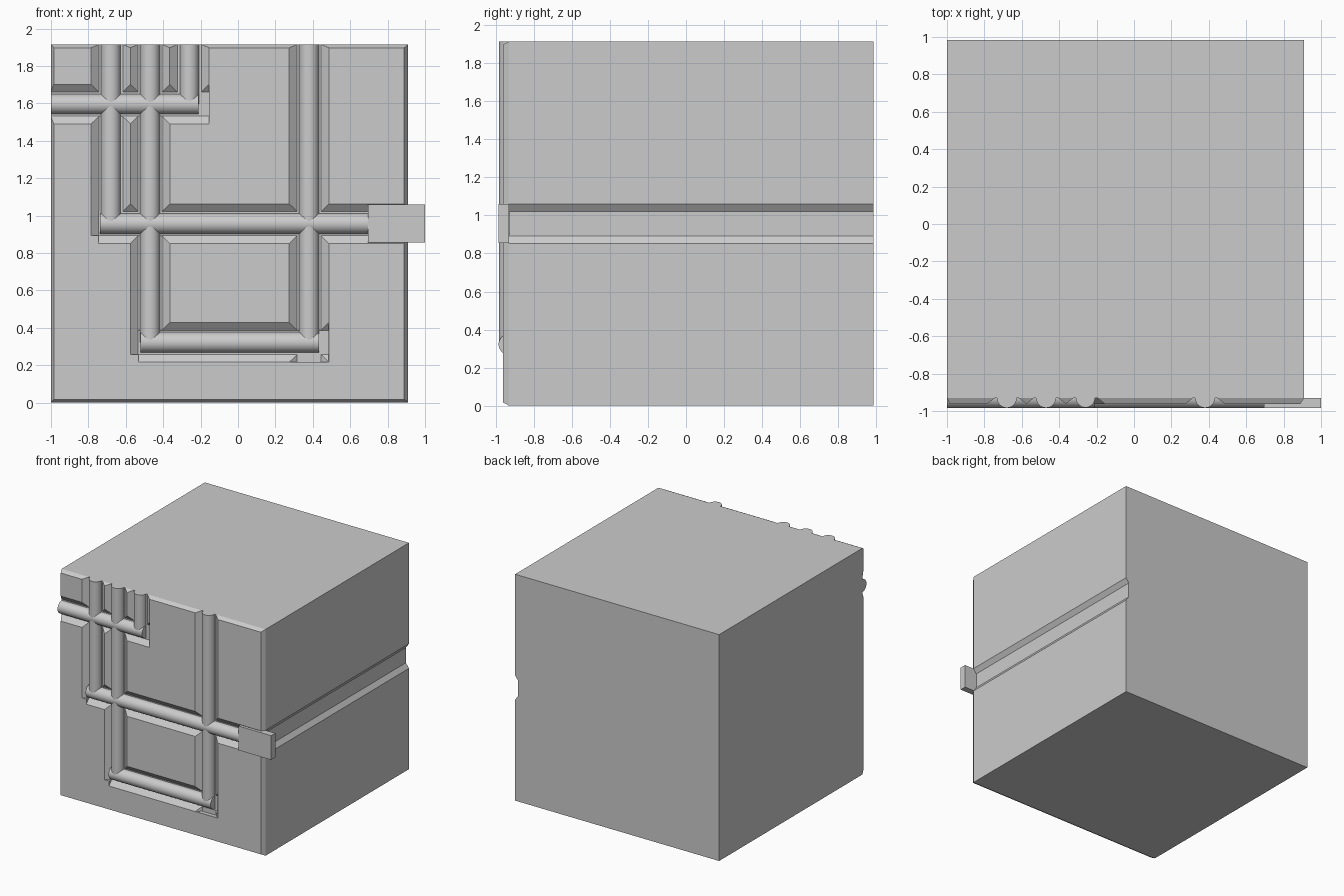
import bpy, bmesh, math

if "Cube" in bpy.data.objects:
    bpy.data.objects.remove(bpy.data.objects["Cube"])

TOP, FRONT, FLOOR, BACK = 1.915, -0.963, -0.93, 0.985
LEFT, RIGHT = -1.0, 0.91


def make_object(name, verts, faces):
    bm = bmesh.new()
    vs = [bm.verts.new(v) for v in verts]
    for f in faces:
        bm.faces.new([vs[i] for i in f])
    bmesh.ops.recalc_face_normals(bm, faces=bm.faces)
    mesh = bpy.data.meshes.new(name)
    bm.to_mesh(mesh)
    bm.free()
    ob = bpy.data.objects.new(name, mesh)
    bpy.context.collection.objects.link(ob)
    return ob


def prism(name, profile, start, end, place):
    """Sweep a closed (u, v) profile from start to end; place maps (u, v, t) to xyz."""
    n = len(profile)
    verts = [place(u, v, t) for t in (start, end) for u, v in profile]
    faces = [list(range(n)), list(range(n, 2 * n))]
    faces += [[i, (i + 1) % n, n + (i + 1) % n, n + i] for i in range(n)]
    return make_object(name, verts, faces)


def along(axis, c):
    if axis == 'X':
        return lambda u, v, t: (t, v, c + u)
    return lambda u, v, t: (c + u, v, t)


def box(name, x0, x1, y0, y1, z0, z1):
    return prism(name, [(x0, y0), (x1, y0), (x1, y1), (x0, y1)], z0, z1,
                 lambda u, v, t: (u, v, t))


# main block with chamfered front edges
block = box("block", LEFT, RIGHT, FLOOR, BACK, 0, TOP)
bm = bmesh.new()
bm.from_mesh(block.data)
front = min(bm.faces, key=lambda f: f.calc_center_median().y)
ext = bmesh.ops.extrude_discrete_faces(bm, faces=[front])["faces"][0]
for v in ext.verts:
    v.co.y = FRONT
    v.co.x += 0.015 if v.co.x < 0 else -0.022
    v.co.z += 0.018 if v.co.z < 1 else -0.018
bmesh.ops.recalc_face_normals(bm, faces=bm.faces)
bm.to_mesh(block.data)
bm.free()

# sloped channels: axis, centre, start, end
channels = [
    ('Z', -0.68, 0.893, 2.1), ('Z', -0.47, 0.258, 2.1),
    ('Z', -0.26, 1.533, 2.1), ('Z', 0.38, 0.217, 2.1),
    ('X', 1.596, -1.1, -0.155), ('X', 0.957, -0.745, 1.1),
    ('X', 0.322, -0.532, 0.483),
]
cutters = []
for i, (axis, c, a, b) in enumerate(channels):
    d = FLOOR + 0.0003 * i
    prof = [(-0.064, d), (0.064, d), (0.106, FRONT), (0.106, -1.1),
            (-0.106, -1.1), (-0.106, FRONT)]
    cutters.append(prism("channel_cutter", prof, a, b, along(axis, c)))

# channel running back along the right side
prof = [(-0.064, 0.882), (0.064, 0.882), (0.104, RIGHT), (0.104, 1.1),
        (-0.104, 1.1), (-0.104, RIGHT)]
cutters.append(prism("side_channel_cutter", prof, -1.2, 1.2,
                     lambda u, v, t: (v, t, 0.957 + u)))

for cut in cutters:
    cut.hide_render = True
    mod = block.modifiers.new("channel", 'BOOLEAN')
    mod.operation = 'DIFFERENCE'
    mod.solver = 'EXACT'
    mod.object = cut
deps = bpy.context.evaluated_depsgraph_get()
baked = bpy.data.meshes.new_from_object(block.evaluated_get(deps))
block.modifiers.clear()
block.data = baked
for cut in cutters:
    bpy.data.objects.remove(cut)

# half-round pipes lying on the channel floors: axis, centre, start, end, radius
pipes = [
    ('Z', -0.68, 0.957, TOP, 0.053), ('Z', -0.47, 0.322, TOP, 0.053),
    ('Z', -0.26, 1.596, TOP, 0.051), ('Z', 0.38, 0.322, TOP, 0.053),
    ('X', 1.596, LEFT, -0.21, 0.054), ('X', 0.957, -0.737, 0.72, 0.055),
    ('X', 0.322, -0.522, 0.433, 0.055),
]
SEG = 16
for i, (axis, c, a, b, r) in enumerate(pipes):
    arc = [(r * math.cos(math.pi * k / SEG), FLOOR - r * math.sin(math.pi * k / SEG))
           for k in range(SEG + 1)]
    prof = [(r, FLOOR + 0.003)] + arc + [(-r, FLOOR + 0.003)]
    kind = "vertical" if axis == 'Z' else "horizontal"
    pipe = prism(f"{kind}_pipe_{i + 1}", prof, a, b, along(axis, c))
    bpy.ops.object.select_all(action='DESELECT')
    pipe.select_set(True)
    bpy.context.view_layer.objects.active = pipe
    bpy.ops.object.shade_smooth_by_angle(angle=math.radians(35))

# flat coupling plate at the right end of the middle pipe
box("coupling_plate", 0.695, 1.0, -0.985, FLOOR, 0.855, 1.06)
